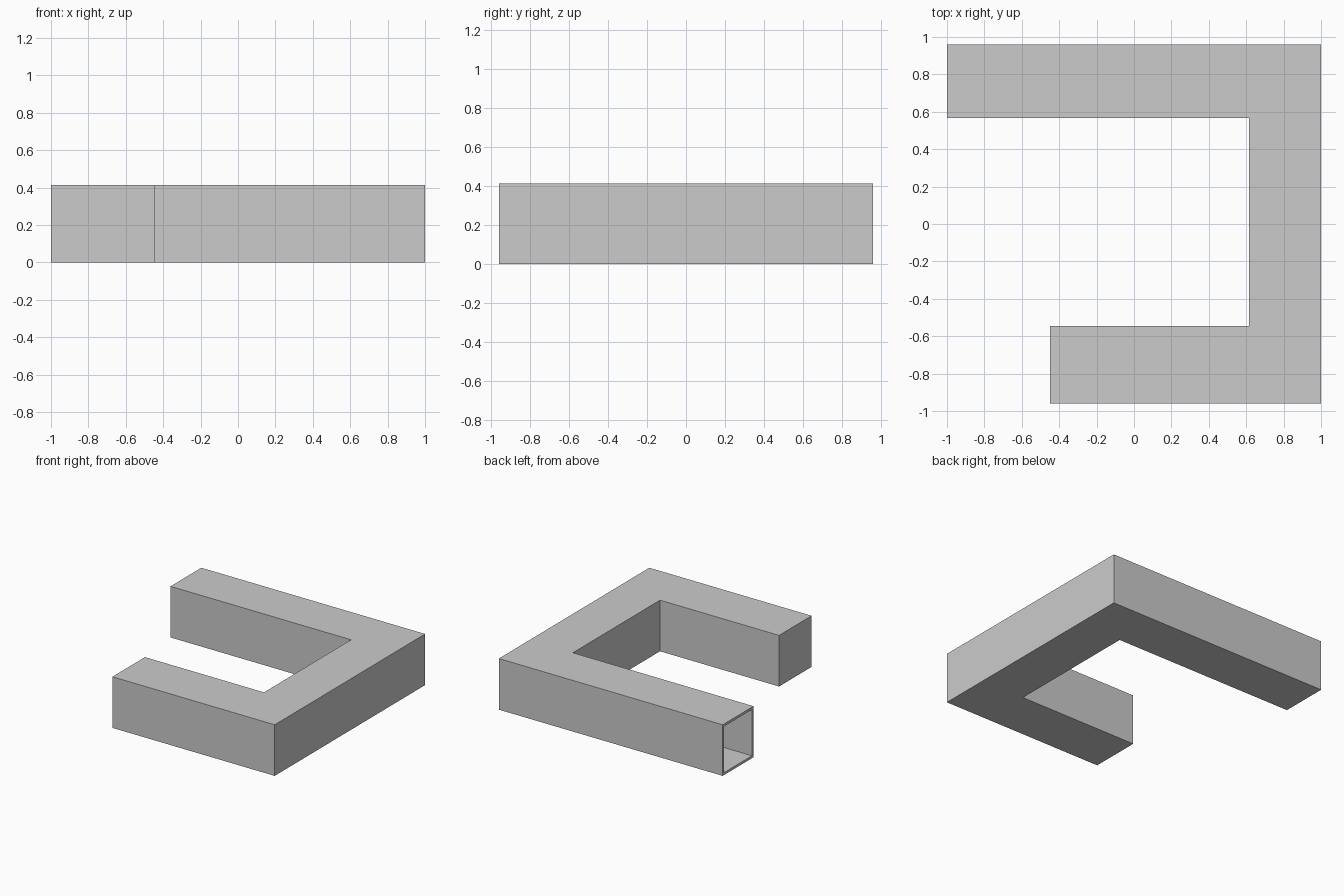
import bpy, bmesh

if "Cube" in bpy.data.objects:
    bpy.data.objects.remove(bpy.data.objects["Cube"])

HEIGHT = 0.413
WALL = 0.02

# U-shaped plan, counter-clockwise; the last edge is the open end
plan = [(-1, 0.567), (0.614, 0.567), (0.614, -0.545), (-0.45, -0.545),
        (-0.45, -0.96), (1, -0.96), (1, 0.96), (-1, 0.96)]

# Extrude the plan into a closed block
bm = bmesh.new()
floor = bm.faces.new([bm.verts.new((x, y, 0)) for x, y in plan])
top = bmesh.ops.extrude_face_region(bm, geom=[floor], use_keep_orig=True)["geom"]
bmesh.ops.translate(bm, vec=(0, 0, HEIGHT),
                    verts=[v for v in top if isinstance(v, bmesh.types.BMVert)])
bmesh.ops.recalc_face_normals(bm, faces=bm.faces[:])

# Open the end of the long arm
end = [f for f in bm.faces if all(v.co.x < -0.99 for v in f.verts)]
bmesh.ops.delete(bm, geom=end, context='FACES_ONLY')

mesh = bpy.data.meshes.new("corridor")
bm.to_mesh(mesh)
bm.free()
corridor = bpy.data.objects.new("corridor", mesh)
bpy.context.collection.objects.link(corridor)

# Thin walls, grown inwards
shell = corridor.modifiers.new("walls", 'SOLIDIFY')
shell.thickness = WALL
shell.offset = -1
shell.use_even_offset = True
shell.use_quality_normals = True
shell.solidify_mode = 'EXTRUDE'
